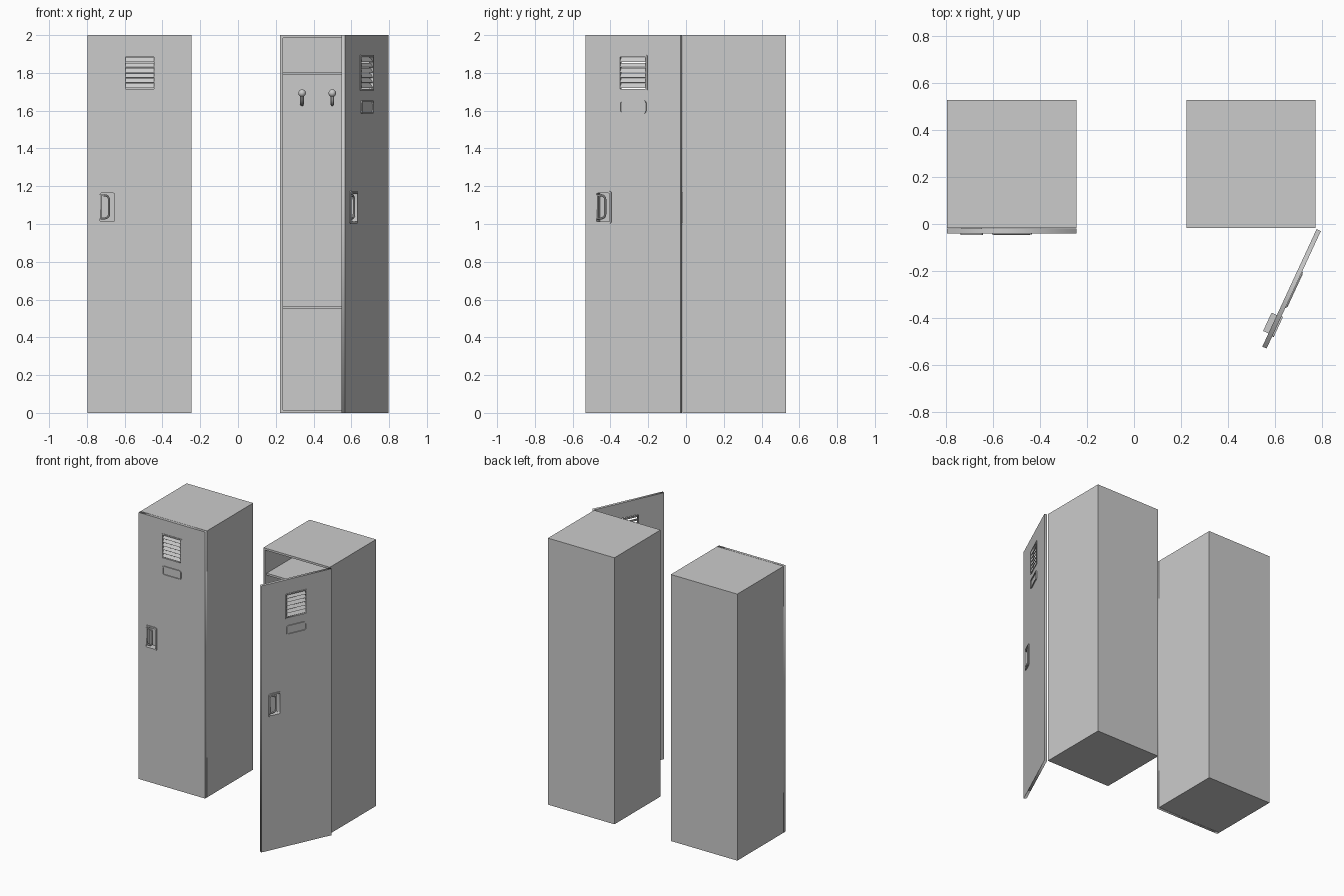
import bpy, bmesh
from math import radians, cos, sin, pi
from mathutils import Matrix, Vector

if "Cube" in bpy.data.objects:
    bpy.data.objects.remove(bpy.data.objects["Cube"])

W, H = 0.552, 2.0          # locker width and height
FRONT, BACK, T = -0.018, 0.53, 0.015


def finish(name, bm):
    bmesh.ops.recalc_face_normals(bm, faces=bm.faces)
    me = bpy.data.meshes.new(name)
    bm.to_mesh(me)
    bm.free()
    ob = bpy.data.objects.new(name, me)
    bpy.context.collection.objects.link(ob)
    return ob


def box(name, x, y, z, open_front=False, wall=0):
    bm = bmesh.new()
    bmesh.ops.create_cube(bm, size=1)
    for v in bm.verts:
        v.co = Vector([(a + b) / 2 + c * (b - a) for (a, b), c in zip((x, y, z), v.co)])
    if open_front:
        front = min(bm.faces, key=lambda f: f.calc_center_median().y)
        bmesh.ops.delete(bm, geom=[front], context='FACES_ONLY')
    ob = finish(name, bm)
    if wall:
        m = ob.modifiers.new("wall", 'SOLIDIFY')
        m.thickness, m.offset, m.use_even_offset = wall, -1, True
    return ob


def rect(x0, x1, z0, z1, r=0.0, n=5):
    """Outline of a rectangle, optionally with rounded corners."""
    if r == 0:
        return [(x0, z0), (x1, z0), (x1, z1), (x0, z1)]
    pts = []
    for k, (cx, cz) in enumerate([(x1 - r, z1 - r), (x0 + r, z1 - r), (x0 + r, z0 + r), (x1 - r, z0 + r)]):
        for i in range(n):
            a = (k + i / (n - 1)) * pi / 2
            pts.append((cx + r * cos(a), cz + r * sin(a)))
    return pts


def curve_to_mesh(ob):
    bpy.context.collection.objects.link(ob)
    bpy.ops.object.select_all(action='DESELECT')
    ob.select_set(True)
    bpy.context.view_layer.objects.active = ob
    bpy.ops.object.convert(target='MESH')
    return bpy.context.view_layer.objects.active


def plate(name, loops, y0, y1):
    """Flat upright plate; the first outline is the rim, the others are holes."""
    cu = bpy.data.curves.new(name, 'CURVE')
    cu.dimensions, cu.fill_mode, cu.extrude = '2D', 'BOTH', (y1 - y0) / 2
    for loop in loops:
        s = cu.splines.new('POLY')
        s.points.add(len(loop) - 1)
        for p, (a, b) in zip(s.points, loop):
            p.co = (a, b, 0, 1)
        s.use_cyclic_u = True
    ob = bpy.data.objects.new(name, cu)
    ob.matrix_basis = Matrix.Translation((0, (y0 + y1) / 2, 0)) @ Matrix.Rotation(pi / 2, 4, 'X')
    return curve_to_mesh(ob)


def tube(name, pts, r):
    cu = bpy.data.curves.new(name, 'CURVE')
    cu.dimensions, cu.bevel_depth, cu.bevel_resolution, cu.use_fill_caps = '3D', r, 3, True
    s = cu.splines.new('POLY')
    s.points.add(len(pts) - 1)
    for p, c in zip(s.points, pts):
        p.co = (*c, 1)
    ob = curve_to_mesh(bpy.data.objects.new(name, cu))
    bpy.ops.object.shade_smooth_by_angle()
    return ob


def cabinet():
    h = W / 2
    parts = [box("locker_body", (-h, h), (FRONT, BACK), (0, H), True, T)]
    # shelves
    for z in (0.55, 1.79):
        parts.append(box("shelf", (-h + T, h - T), (0, BACK - T), (z, z + T)))
    # coat hooks on the back wall
    wall = BACK - T
    for x in (-0.16, 0, 0.16):
        parts.append(plate("hook_base", [rect(x - 0.014, x + 0.014, 1.62, 1.675, 0.012)], wall - 0.006, wall))
        arc = [(x, wall - 0.03 - 0.025 * sin(a), 1.66 - 0.025 * cos(a)) for a in [i * pi / 12 for i in range(7)]]
        parts.append(tube("hook_arm", [(x, wall, 1.635)] + arc + [(x, wall - 0.055, 1.695)], 0.01))
        bm = bmesh.new()
        bmesh.ops.create_uvsphere(bm, u_segments=16, v_segments=10, radius=0.02,
                                  matrix=Matrix.Translation((x, wall - 0.055, 1.693)))
        for f in bm.faces:
            f.smooth = True
        parts.append(finish("hook_knob", bm))
    return parts


def door():
    h = W / 2
    yo, yi = -0.04, -0.02
    vent = rect(-0.075, 0.075, 1.715, 1.885)
    grip = rect(-0.21, -0.132, 1.012, 1.163, 0.008)
    parts = [plate("door_panel", [rect(-h, h, 0, H), vent, grip], yo, yi)]
    # vent frame and slanted slats
    parts.append(plate("vent_frame", [rect(-0.085, 0.085, 1.706, 1.894, 0.006), vent], yo - 0.004, yo))
    for i in range(6):
        z = 1.731 + i * 0.0275
        slat = box("vent_slat", (-0.076, 0.076), (-0.0015, 0.0015), (-0.0135, 0.0135))
        slat.matrix_basis = Matrix.Translation((0, -0.033, z)) @ Matrix.Rotation(radians(-35), 4, 'X')
        parts.append(slat)
    # label holder
    parts.append(plate("label_frame", [rect(-0.078, 0.078, 1.585, 1.655, 0.014),
                                       rect(-0.070, 0.070, 1.593, 1.647, 0.008)], yo - 0.007, yo))
    # recessed handle: rim, cup and D-shaped pull
    parts.append(plate("handle_rim", [rect(-0.219, -0.124, 1.002, 1.174, 0.012), grip], yo - 0.007, yo))
    parts.append(box("handle_cup", (-0.214, -0.128), (yi - 0.004, 0.005), (1.008, 1.167), True, 0.004))
    half = rect(-0.25, -0.162, 1.03, 1.152, 0.022)
    d = [half[-5 + i] for i in range(5)] + half[:5]
    path = [(-0.207, yo, 1.03)] + [(a, yo, b) for a, b in d] + [(-0.207, yo, 1.152)]
    parts.append(tube("handle_pull", path + [(-0.207, yo, 1.03)], 0.006))
    return parts


def place(parts, m):
    for ob in parts:
        ob.matrix_basis = m @ ob.matrix_basis


# closed locker on the left
left = Matrix.Translation((-0.521, 0, 0))
place(cabinet(), left)
place(door(), left)

# open locker on the right, door swung about its right edge
place(cabinet(), Matrix.Translation((0.499, 0, 0)))
swing = (Matrix.Translation((0.779, -0.022, 0)) @ Matrix.Rotation(radians(65.2), 4, 'Z')
         @ Matrix.Translation((-W / 2, 0.02, 0)))
place(door(), swing)
